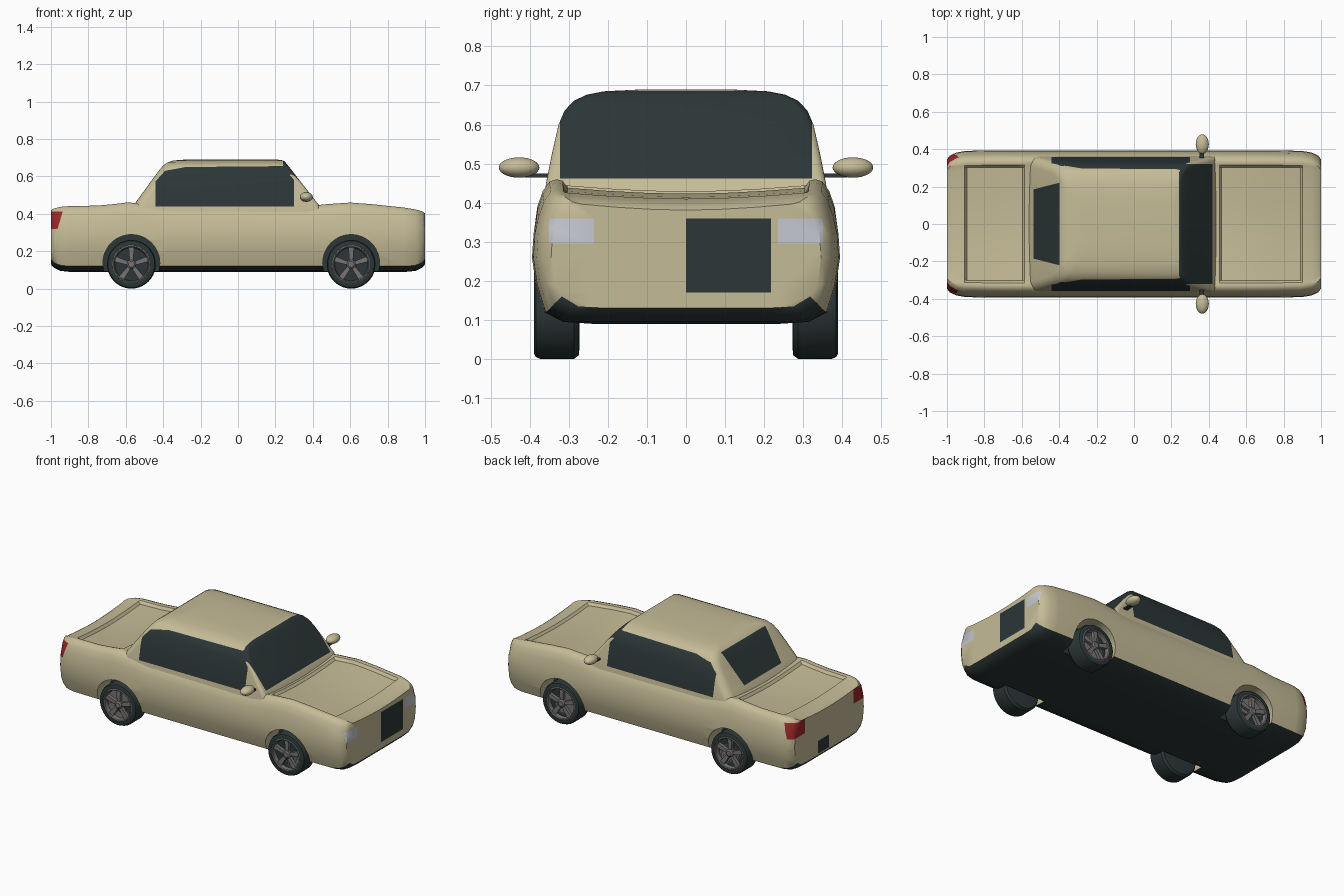
import bpy, bmesh, math
from mathutils import Vector, Matrix

cube = bpy.data.objects.get("Cube")
if cube:
    bpy.data.objects.remove(cube, do_unlink=True)


def material(name, rgb):
    m = bpy.data.materials.new(name)
    m.use_nodes = True
    m.diffuse_color = (*rgb, 1)
    m.node_tree.nodes["Principled BSDF"].inputs["Base Color"].default_value = (*rgb, 1)
    return m


BEIGE = material("beige paint", (0.56, 0.50, 0.31))
DARK = material("dark glass and rubber", (0.025, 0.037, 0.038))
RED = material("red lamp", (0.33, 0.02, 0.022))
PALE = material("pale lamp", (0.56, 0.58, 0.63))
METAL = material("wheel metal", (0.19, 0.175, 0.175))
SHADOW = material("dark metal", (0.06, 0.06, 0.06))


def finish(bm, name, mats, angle=35):
    mesh = bpy.data.meshes.new(name)
    bm.to_mesh(mesh)
    bm.free()
    ob = bpy.data.objects.new(name, mesh)
    bpy.context.collection.objects.link(ob)
    for m in mats:
        mesh.materials.append(m)
    smooth(ob, angle)
    return ob


def smooth(ob, angle=35):
    bpy.ops.object.select_all(action='DESELECT')
    ob.select_set(True)
    bpy.context.view_layer.objects.active = ob
    bpy.ops.object.shade_smooth_by_angle(angle=math.radians(angle))


def loft(bm, rings, caps=True):
    rows = [[bm.verts.new(p) for p in ring] for ring in rings]
    n = len(rows[0])
    for a, b in zip(rows, rows[1:]):
        for i in range(n):
            k = (i + 1) % n
            bm.faces.new((a[i], a[k], b[k], b[i]))
    if caps:
        bm.faces.new(rows[0])
        bm.faces.new(rows[-1])
    bmesh.ops.recalc_face_normals(bm, faces=bm.faces)
    bm.normal_update()


def paint(bm, poly, axes, keep, mat):
    """Cut a convex counter-clockwise outline into the kept faces and colour it."""
    i, j = axes
    edges = []
    for p, q in zip(poly, poly[1:] + poly[:1]):
        co, no = Vector(), Vector()
        co[i], co[j] = p
        no[i], no[j] = q[1] - p[1], p[0] - q[0]
        edges.append((co, no))

    def kept():
        bm.normal_update()
        return [f for f in bm.faces if keep(f.calc_center_median(), f.normal)]

    for co, no in edges:
        faces = kept()
        geom = set(faces)
        for f in faces:
            geom.update(f.edges)
            geom.update(f.verts)
        bmesh.ops.bisect_plane(bm, geom=list(geom), dist=1e-5, plane_co=co, plane_no=no)
    for f in kept():
        c = f.calc_center_median()
        if all((c - co).dot(no) < 0 for co, no in edges):
            f.material_index = mat


def box(a, b, c, d):
    return [(a, c), (b, c), (b, d), (a, d)]


# Lower body: cross-sections lofted along the length, with sunken hood and boot lid
def section(x, w, b, t, sunk):
    drop = 0.016 * sunk
    half = [(0, b), (.6 * w, b), (.8 * w, b + .005), (.92 * w, b + .03), (.975 * w, .19),
            (w, .26), (.99 * w, .32), (.965 * w, t - .07), (.93 * w, t - .03),
            (.885 * w, t - .006), (.84 * w, t), (.8 * w, t - .004), (.77 * w, t - .006 - drop),
            (.5 * w, t - .014 - drop), (.25 * w, t - .019 - drop), (0, t - .021 - drop)]
    full = half + [(-y, z) for y, z in half[-2:0:-1]]
    return [(x, y, z) for y, z in full]


stations = [(-1, .345, .13, .418, 0), (-.985, .366, .112, .428, 0), (-.95, .382, .095, .437, 0),
            (-.905, .39, .09, .441, 0), (-.893, .391, .09, .441, 1), (-.75, .394, .09, .444, 1),
            (-.66, .394, .09, .452, 1), (-.597, .394, .09, .46, 1), (-.585, .394, .09, .46, 0),
            (-.5, .394, .09, .455, 0), (-.38, .394, .09, .44, 0), (.35, .394, .09, .435, 0),
            (.456, .394, .09, .45, 0), (.468, .394, .09, .451, 1), (.6, .394, .09, .46, 1),
            (.72, .394, .09, .451, 1), (.89, .391, .09, .433, 1), (.902, .39, .09, .431, 0),
            (.95, .382, .095, .423, 0), (.985, .366, .112, .413, 0), (1, .345, .13, .402, 0)]
bm = bmesh.new()
loft(bm, [section(*s) for s in stations])
for f in bm.faces:
    f.material_index = int(f.normal.z < -.35)
# Lamps, grille and number plate
for s in (1, -1):
    lo, hi = sorted((s * .235, s * .35))
    paint(bm, box(lo, hi, .295, .36), (1, 2), lambda c, n: n.x > .3 and c.x > .97, 3)
    lo, hi = sorted((s * .24, s * .4))
    paint(bm, box(lo, hi, .32, .412), (1, 2), lambda c, n: n.x < -.95, 2)
paint(bm, [(-1.1, .32), (-.965, .32), (-.937, .412), (-1.1, .412)], (0, 2),
      lambda c, n: c.x < -.9 and abs(n.y) > .25, 2)
paint(bm, box(0, .218, .17, .36), (1, 2), lambda c, n: n.x > .95, 1)
paint(bm, box(0, .11, .14, .22), (1, 2), lambda c, n: n.x < -.95, 1)
body = finish(bm, "lower_body", [BEIGE, DARK, RED, PALE])

# Wheel arches
WHEELS = [(x, s) for x in (.605, -.57) for s in (1, -1)]
for x, s in WHEELS:
    bm = bmesh.new()
    bmesh.ops.create_cone(bm, cap_ends=True, segments=48, radius1=.152, radius2=.152, depth=.3,
                          matrix=Matrix.Translation((x, s * .4, .137)) @ Matrix.Rotation(math.pi / 2, 4, 'X'))
    bm.normal_update()
    for f in bm.faces:
        f.material_index = int(abs(f.normal.y) > .9)
    cutter = finish(bm, "arch_cutter", [BEIGE, DARK])
    cutter.hide_render = True
    mod = body.modifiers.new("arch", 'BOOLEAN')
    mod.operation, mod.solver, mod.object = 'DIFFERENCE', 'EXACT', cutter
    bpy.context.view_layer.objects.active = body
    bpy.ops.object.modifier_apply(modifier=mod.name)
    bpy.data.objects.remove(cutter, do_unlink=True)
smooth(body)


# Cabin: rounded rectangles lofted upward
def level(z, x0, x1, w, r0, r1):
    ring = []
    for cx, cy, r, start in ((x1 - r1, w - r1, r1, 0), (x0 + r0, w - r0, r0, 90),
                             (x0 + r0, r0 - w, r0, 180), (x1 - r1, r1 - w, r1, 270)):
        for k in range(6):
            a = math.radians(start + 18 * k)
            ring.append((cx + r * math.cos(a), cy + r * math.sin(a), z))
    return ring


bm = bmesh.new()
loft(bm, [level(*v) for v in (
    (.40, -.58, .45, .365, .05, .02), (.45, -.555, .43, .358, .05, .02),
    (.53, -.497, .368, .342, .05, .02), (.60, -.446, .313, .326, .05, .02),
    (.635, -.42, .286, .311, .05, .02), (.66, -.398, .266, .288, .05, .02),
    (.676, -.375, .253, .255, .05, .02), (.685, -.345, .243, .21, .05, .02),
    (.69, -.28, .21, .11, .04, .02))])
# Side windows, windscreen and rear window
paint(bm, [(-.44, .44), (.3, .44), (.3, .58), (.24, .655), (-.28, .65), (-.39, .63), (-.44, .575)],
      (0, 2), lambda c, n: abs(n.y) > .5, 1)
paint(bm, box(.24, .5, -.322, .322), (0, 1), lambda c, n: c.z > .6 and c.x > .2 and n.x > -.1, 1)
paint(bm, box(-.322, .322, .462, .7), (1, 2), lambda c, n: n.x > .3 and c.z < .66, 1)
paint(bm, [(-.22, .66), (-.185, .475), (.185, .475), (.22, .66)], (1, 2),
      lambda c, n: n.x < -.3, 1)
finish(bm, "cabin", [BEIGE, DARK])


# Wheels
def lathe(name, profile, x, s, mat, segs=40):
    bm = bmesh.new()
    loft(bm, [[(x + r * math.sin(a), s * y, .13 + r * math.cos(a))
               for a in (2 * math.pi * k / segs for k in range(segs))] for r, y in profile])
    return finish(bm, name, [mat])


for x, s in WHEELS:
    tag = ("front" if x > 0 else "rear") + ("_left" if s > 0 else "_right")
    lathe("tire_" + tag, [(.095, .272), (.12, .274), (.13, .287), (.13, .372), (.125, .384),
                          (.115, .389), (.101, .388), (.098, .36)], x, s, DARK)
    lathe("rim_" + tag, [(.101, .36), (.101, .386), (.096, .389), (.091, .385),
                         (.088, .36), (.088, .335)], x, s, METAL)
    lathe("wheel_back_" + tag, [(.09, .30), (.09, .338)], x, s, SHADOW)
    lathe("hub_" + tag, [(.024, .335), (.024, .38), (.016, .386)], x, s, METAL, 20)
    # Five tapered spokes
    bm = bmesh.new()
    for k in range(5):
        geo = bmesh.ops.create_cube(bm, size=1)["verts"]
        turn = Matrix.Rotation(2 * math.pi * k / 5, 3, 'Y')
        for v in geo:
            outer = v.co.z > 0
            p = turn @ Vector((v.co.x * (.03 if outer else .019), 0, .093 if outer else .012))
            v.co = (x + p.x, s * (.367 + v.co.y * .024), .13 + p.z)
    bmesh.ops.recalc_face_normals(bm, faces=bm.faces)
    finish(bm, "spokes_" + tag, [METAL])

# Door mirrors on short stalks
for s, side in ((1, "left"), (-1, "right")):
    bm = bmesh.new()
    bmesh.ops.create_uvsphere(bm, u_segments=24, v_segments=14, radius=1,
                              matrix=Matrix.Translation((.365, s * .427, .49)) @ Matrix.Diagonal((.035, .052, .026, 1)))
    finish(bm, "mirror_" + side, [BEIGE], 60)
    bm = bmesh.new()
    bmesh.ops.create_cube(bm, size=1, matrix=Matrix.Translation((.362, s * .375, .47)) @ Matrix.Diagonal((.025, .075, .01, 1)))
    finish(bm, "mirror_stalk_" + side, [DARK])
